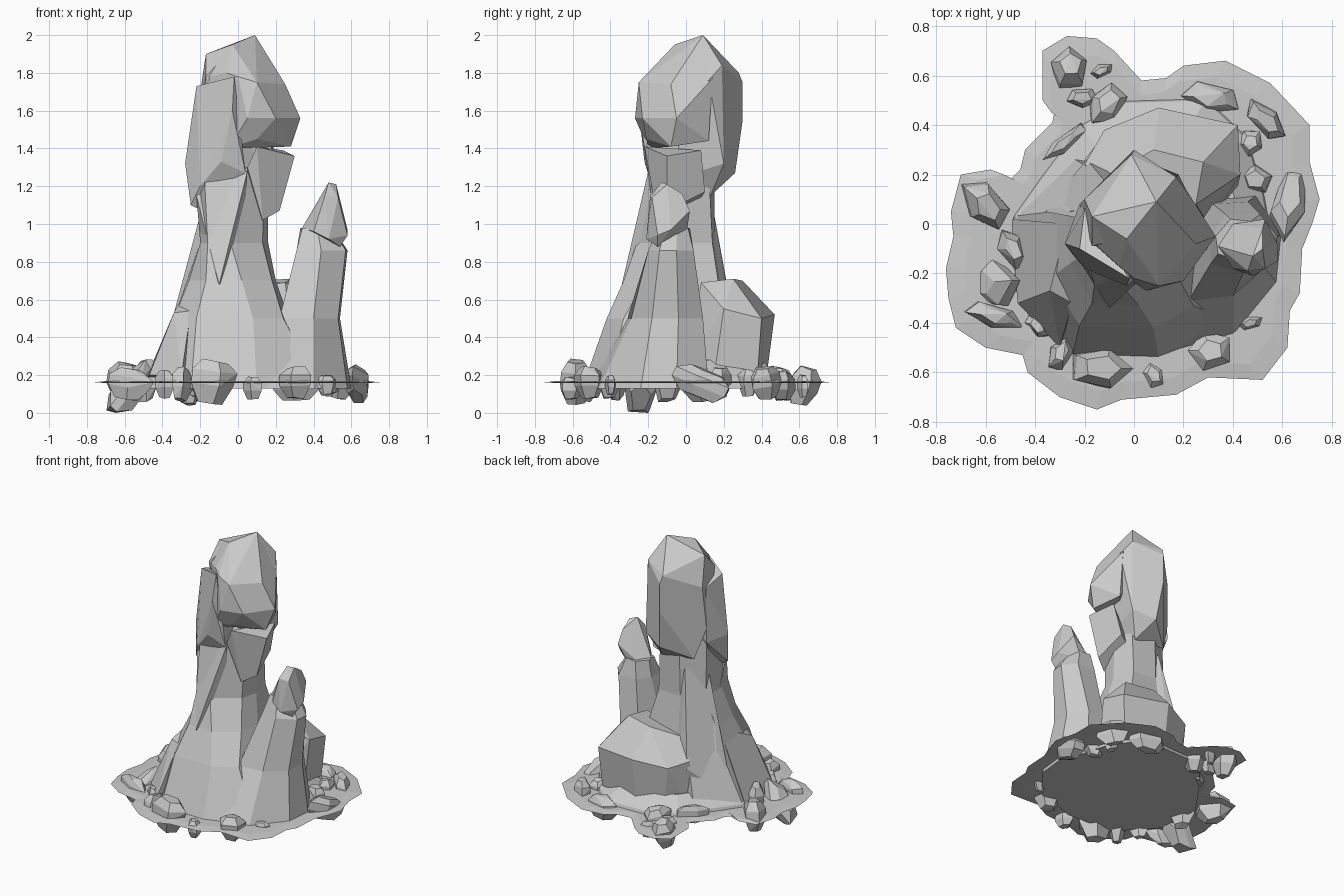
import bpy, bmesh, math, random
from mathutils import Vector, Matrix

random.seed(4)


def finish(name, bm):
    bmesh.ops.recalc_face_normals(bm, faces=bm.faces)
    me = bpy.data.meshes.new(name)
    bm.to_mesh(me)
    bm.free()
    ob = bpy.data.objects.new(name, me)
    bpy.context.collection.objects.link(ob)
    return ob


def hull(name, pts):
    """Faceted convex rock around a few points."""
    bm = bmesh.new()
    vs = [bm.verts.new(p) for p in pts]
    r = bmesh.ops.convex_hull(bm, input=vs)
    junk = {g for g in r["geom_interior"] + r["geom_unused"] if isinstance(g, bmesh.types.BMVert)}
    bmesh.ops.delete(bm, geom=list(junk), context='VERTS')
    bmesh.ops.dissolve_limit(bm, angle_limit=math.radians(12), verts=bm.verts, edges=bm.edges)
    return finish(name, bm)


def loft(name, rings):
    """Skin between (z, outline) sections with equal point counts."""
    bm = bmesh.new()
    rows = [[bm.verts.new((x, y, z)) for x, y in o] for z, o in rings]
    n = len(rows[0])
    for a, b in zip(rows, rows[1:]):
        for i in range(n):
            j = (i + 1) % n
            bm.faces.new((a[i], a[j], b[j], b[i]))
    bm.faces.new(rows[0][::-1])
    bm.faces.new(rows[-1])
    return finish(name, bm)


def scaled(outline, s, cx=0, cy=0):
    return [(cx + (x - cx) * s, cy + (y - cy) * s) for x, y in outline]


# thin ground sheet with a wavy edge
shore = [(.75, .1), (.71, .25), (.71, .4), (.55, .57), (.37, .66), (.2, .64), (.13, .59), (.03, .58),
         (-.08, .7), (-.15, .75), (-.27, .76), (-.37, .7), (-.37, .5), (-.32, .46), (-.33, .41),
         (-.44, .3), (-.46, .22), (-.5, .18), (-.58, .22), (-.7, .2), (-.74, .05), (-.73, -.05),
         (-.76, -.18), (-.75, -.3), (-.72, -.42), (-.6, -.5), (-.45, -.53), (-.43, -.6), (-.3, -.7),
         (-.15, -.75), (-.05, -.71), (.17, -.69), (.3, -.62), (.52, -.63), (.62, -.5), (.63, -.35),
         (.67, -.28), (.68, -.1), (.72, 0)]
loft("ground_sheet", [(.157, scaled(shore, .9)), (.162, shore), (.17, scaled(shore, .9))])

# low mound under everything
foot = [(.59, -.15), (.54, .12), (.47, .36), (.3, .52), (-.04, .51), (-.22, .41), (-.38, .2), (-.5, .03),
        (-.49, -.28), (-.25, -.53), (.1, -.55), (.45, -.42)]
loft("base_mound", [(.13, foot), (.19, scaled(foot, .96)), (.28, scaled(foot, .74, .03, .05))])

# main trunk, flaring to the front and left
loft("main_trunk", [
    (.13, [(.44, -.42), (.1, -.55), (-.25, -.54), (-.49, -.28), (-.5, .03), (-.27, .28), (.25, .2), (.47, -.1)]),
    (.5, [(.24, -.33), (.08, -.42), (-.22, -.41), (-.34, -.22), (-.33, .05), (-.17, .22), (.18, .2), (.27, -.1)]),
    (.7, [(.18, -.22), (.02, -.33), (-.17, -.32), (-.26, -.16), (-.27, .05), (-.1, .18), (.17, .17), (.2, -.06)]),
    (.9, [(.13, -.14), (-.04, -.26), (-.16, -.25), (-.2, -.12), (-.2, .06), (-.06, .15), (.12, .14), (.16, -.02)]),
    (1.3, [(.14, -.12), (.04, -.18), (-.18, -.17), (-.22, -.1), (-.2, .05), (-.05, .15), (.12, .12), (.16, 0)])])

# slabs leaning on the trunk
hull("front_shard", [(-.22, -.15, 1.15), (.05, -.2, 1.28), (-.18, -.25, .93), (-.05, -.28, .88),
                     (-.1, -.34, .68), (.0, -.12, 1.1), (-.2, -.1, .9), (.02, -.15, .8)])
hull("left_slab", [(-.34, -.27, .53), (-.25, -.32, .54), (-.47, -.32, .2), (-.3, -.5, .2), (-.35, -.02, .5),
                   (-.5, .02, .15), (-.27, 0, .66), (-.2, -.2, .5), (-.2, -.2, .15)])
hull("back_fin", [(-.2, .02, 1.05), (-.09, .14, 1.1), (-.36, .05, .45), (-.19, .26, .45), (-.33, .1, .28),
                  (-.12, .27, .25), (0, .1, 1), (0, .1, .3)])

# head: back block, crown with front bulge, left and right slabs
hull("head_back", [(.09, .09, 2.0), (-.01, .28, 1.8), (.17, .19, 1.84), (-.17, .03, 1.9), (-.02, -.05, 1.95),
                   (-.17, -.09, 1.78), (-.2, .1, 1.7), (.0, .3, 1.75), (0, .3, 1.55), (.18, .2, 1.6),
                   (.22, .12, 1.76), (-.22, .08, 1.4), (.03, .26, 1.27), (.18, .2, 1.32), (.1, .13, 1.15),
                   (-.15, .12, 1.18), (.18, -.05, 1.5), (.17, -.02, 1.25), (.1, 0, 1.9)])
hull("head_crown", [(.0, -.22, 1.78), (.1, -.25, 1.75), (.25, -.08, 1.74), (.33, -.05, 1.56), (.2, -.23, 1.56),
                    (.05, -.27, 1.56), (.1, -.21, 1.45), (.28, -.08, 1.41), (.22, .12, 1.44), (-.06, -.17, 1.8),
                    (.21, .14, 1.77), (-.16, -.08, 1.78), (-.17, .03, 1.9), (-.03, -.06, 1.95), (.09, .09, 2.0),
                    (.13, .06, 1.9), (-.05, -.2, 1.4)])
hull("head_left", [(-.22, -.1, 1.73), (-.02, -.22, 1.78), (-.2, -.05, 1.56), (-.28, -.08, 1.32),
                   (-.25, -.12, 1.1), (-.09, -.22, 1.33), (-.03, -.25, 1.6), (-.2, -.18, 1.2), (-.22, .08, 1.3),
                   (-.2, .06, 1.68), (.04, -.2, 1.27), (-.15, -.1, 1.05), (0, 0, 1.4)])
hull("head_right", [(.1, -.22, 1.41), (.3, -.1, 1.36), (.24, .08, 1.39), (.22, -.1, 1.07), (.13, -.15, 1.02),
                    (.19, .1, 1.17), (.05, -.2, 1.3), (.06, .05, 1.1)])

# side spire with a broad foot and a separate cap
loft("spire_body", [
    (.13, [(.12, -.54), (.4, -.46), (.58, -.24), (.6, -.05), (.5, .12), (.3, .12), (.15, -.1)]),
    (.5, [(.22, -.31), (.4, -.29), (.53, -.18), (.54, -.04), (.46, .09), (.32, .08), (.24, -.08)]),
    (.86, [(.31, -.16), (.44, -.2), (.57, -.14), (.58, -.05), (.51, .04), (.37, .04), (.31, -.05)]),
    (.98, [(.34, -.12), (.42, -.15), (.5, -.11), (.5, -.05), (.47, .01), (.39, .02), (.33, -.05)])])
hull("spire_cap", [(.48, -.13, 1.22), (.52, -.1, 1.21), (.46, -.19, 1.15), (.53, -.18, 1.14), (.52, -.02, 1.16),
                   (.58, -.08, .97), (.53, .02, 1.07), (.34, -.09, .98), (.4, 0, .98), (.48, -.21, .92),
                   (.54, -.15, .88), (.4, -.18, .96), (.58, -.15, .94), (.45, 0, .93)])

# big boulder behind
hull("back_boulder", [(-.12, .38, .48), (.1, .47, .52), (.42, .4, .5), (.43, .2, .55), (.08, .3, .7), (.28, .25, .71),
                      (.25, .08, .69), (-.1, .2, .64), (-.08, .36, .22), (.1, .43, .22), (.4, .38, .22),
                      (.42, .15, .2), (0, .05, .3), (.3, 0, .25), (-.2, .24, .5), (-.19, .25, .2)])

# loose stones: x, y, z, length, width, height, turn, tilt
stones = [(-.26, .62, .14, .16, .14, .2, 80, 15), (-.13, .62, .14, .1, .05, .12, 20, 0),
          (-.21, .51, .15, .13, .08, .13, 0, 0), (-.11, .48, .16, .17, .13, .16, 60, 10),
          (-.28, .33, .18, .22, .06, .12, 38, 0), (.31, .51, .14, .24, .12, .16, -10, 0),
          (.53, .42, .16, .2, .1, .17, -45, 10), (.47, .33, .16, .1, .1, .14, 0, 0),
          (.49, .18, .17, .13, .11, .14, -20, 0), (.63, .09, .15, .33, .13, .15, 80, 22)]
stones += [(-.6, .08, .16, .22, .14, .2, -50, 10), (-.49, -.1, .17, .17, .1, .22, -60, 0),
           (-.57, -.24, .16, .32, .17, .15, 0, -52), (-.57, -.37, .15, .23, .09, .16, -15, 10),
           (-.39, -.41, .15, .12, .07, .15, -50, 0), (-.3, -.53, .15, .14, .09, .18, 60, 10),
           (-.14, -.58, .17, .24, .16, .23, -5, 8), (.08, -.61, .13, .12, .09, .12, -60, 0),
           (.31, -.51, .16, .17, .15, .17, 5, 0), (.47, -.4, .15, .1, .05, .1, 15, 0)]
for k, (x, y, z, l, w, h, turn, tilt) in enumerate(stones):
    m = (Matrix.Translation((x, y, z)) @ Matrix.Rotation(math.radians(turn), 4, 'Z')
         @ Matrix.Rotation(math.radians(tilt), 4, 'Y'))
    pts = []
    a0 = random.uniform(0, 1)
    for zz, r in ((-.5, .6), (-.1, 1.06), (.25, 1.06), (.5, .6)):
        for i in range(5):
            a = a0 + i * math.tau / 5
            q = r * random.uniform(.92, 1.12)
            pts.append(m @ Vector((math.cos(a) * l / 2 * q, math.sin(a) * w / 2 * q,
                                   h * zz * random.uniform(.85, 1.05))))
    # keep everything above the floor, with the lowest stone resting on it
    low = min(p.z for p in pts) if k == 12 else 0
    hull("stone_%02d" % (k + 1), [Vector((p.x, p.y, max(p.z - low, 0.0))) for p in pts])
